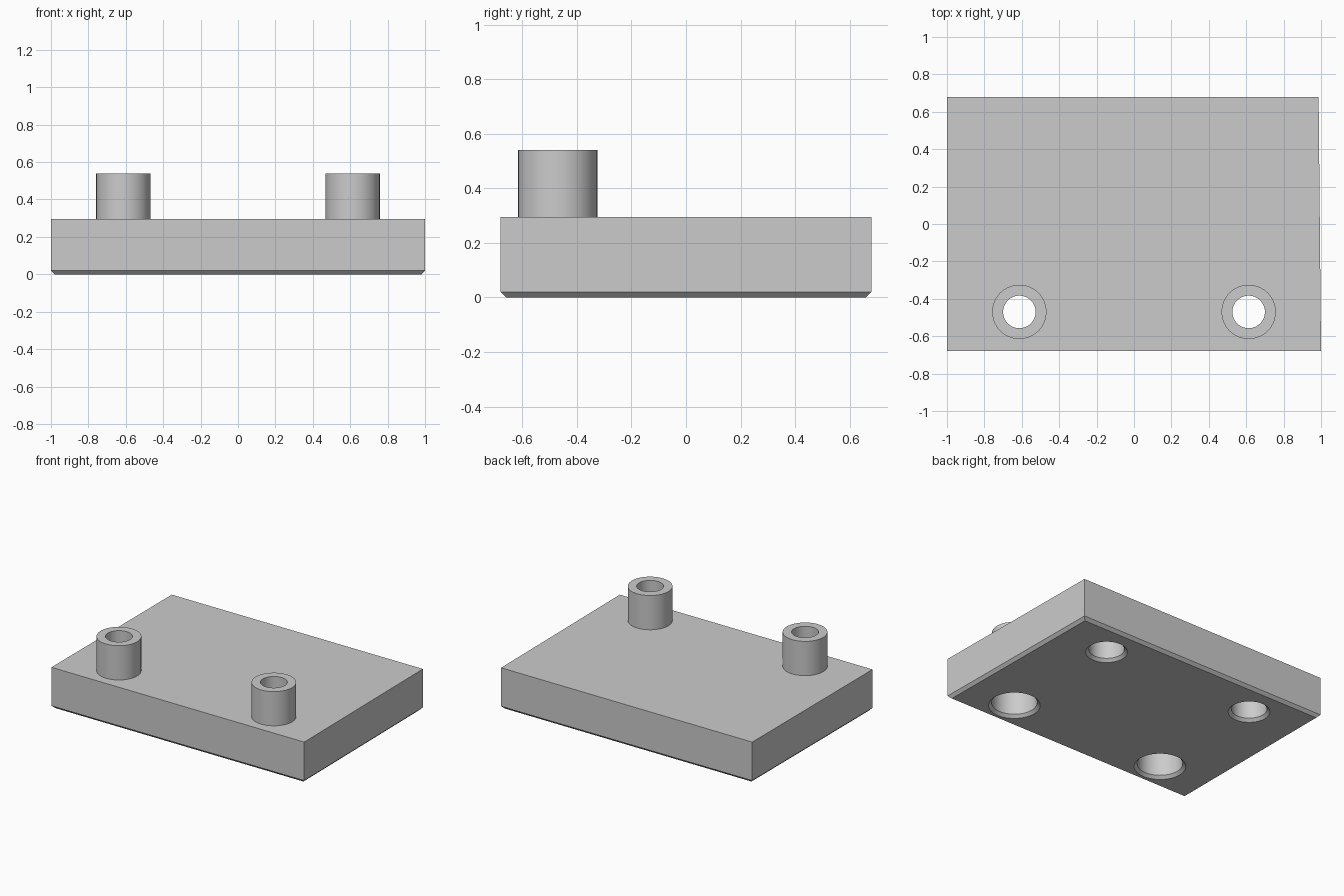
import bpy, bmesh, math

cube = bpy.data.objects.get("Cube")
if cube:
    bpy.data.objects.remove(cube, do_unlink=True)

grey = bpy.data.materials.new("plain grey")
grey.use_nodes = True
grey.diffuse_color = (0.6, 0.6, 0.6, 1)
grey.node_tree.nodes["Principled BSDF"].inputs["Base Color"].default_value = (0.6, 0.6, 0.6, 1)

STUD_X, STUD_Y = 0.613, -0.47
SOCKET_X, SOCKET_Y = 0.6, 0.44
TOP, STUD_TOP, BEVEL = 0.295, 0.54, 0.02
BORE = 0.087
SEGMENTS = 64


def finish(name, bm, location=(0, 0, 0)):
    bmesh.ops.recalc_face_normals(bm, faces=bm.faces)
    mesh = bpy.data.meshes.new(name)
    bm.to_mesh(mesh)
    bm.free()
    mesh.materials.append(grey)
    obj = bpy.data.objects.new(name, mesh)
    obj.location = location
    bpy.context.collection.objects.link(obj)
    return obj


def loft(name, rings, location=(0, 0, 0), closed=False):
    """Skin rings of points; cap the ends, or join last to first if closed."""
    bm = bmesh.new()
    loops = [[bm.verts.new(p) for p in ring] for ring in rings]
    n = len(loops[0])
    pairs = list(zip(loops, loops[1:]))
    if closed:
        pairs.append((loops[-1], loops[0]))
    else:
        bm.faces.new(loops[0])
        bm.faces.new(loops[-1])
    for a, b in pairs:
        for i in range(n):
            j = (i + 1) % n
            bm.faces.new((a[i], a[j], b[j], b[i]))
    return finish(name, bm, location)


def circle(r, z):
    steps = [2 * math.pi * i / SEGMENTS for i in range(SEGMENTS)]
    return [(r * math.cos(t), r * math.sin(t), z) for t in steps]


def lathe(name, profile, location, closed=False):
    return loft(name, [circle(r, z) for r, z in profile], location, closed)


def outline(inset, z):
    # The right edge leans in very slightly toward the back
    s, y = 1 - inset, 0.68 - inset
    return [(-s, -y, z), (s, -y, z), (s - 0.013, y, z), (-s, y, z)]


def smooth(obj):
    bpy.ops.object.select_all(action='DESELECT')
    obj.select_set(True)
    bpy.context.view_layer.objects.active = obj
    bpy.ops.object.shade_smooth_by_angle(angle=math.radians(30))


# Base plate with a chamfered lower edge
plate = loft("base_plate", [outline(BEVEL, 0), outline(0, BEVEL), outline(0, TOP)])


def chamfered_hole(radius, depth):
    return [(radius + 2 * BEVEL, -BEVEL), (radius, BEVEL), (radius, depth)]


# Stepped holes under the studs, blind holes at the back
cutters = []
for side, s in (("left", 1), ("right", -1)):
    stepped = chamfered_hole(0.147, 0.23) + [(BORE, 0.23), (BORE, TOP + 0.1)]
    cutters.append(lathe(side + "_front_hole_cutter", stepped, (s * STUD_X, STUD_Y, 0)))
    cutters.append(lathe(side + "_back_hole_cutter", chamfered_hole(0.115, 0.22),
                         (s * SOCKET_X, SOCKET_Y, 0)))

for cutter in cutters:
    cutter.hide_render = True
    cutter.hide_set(True)
    cut = plate.modifiers.new("cut", 'BOOLEAN')
    cut.operation = 'DIFFERENCE'
    cut.solver = 'EXACT'
    cut.object = cutter

# Bake the cuts and drop the helpers
graph = bpy.context.evaluated_depsgraph_get()
baked = bpy.data.meshes.new_from_object(plate.evaluated_get(graph))
plate.modifiers.clear()
plate.data = baked
for cutter in cutters:
    bpy.data.objects.remove(cutter, do_unlink=True)
smooth(plate)

# Hollow studs on the front of the plate
for side, s in (("left", 1), ("right", -1)):
    tube = [(0.145, TOP), (0.145, STUD_TOP), (BORE, STUD_TOP), (BORE, TOP)]
    smooth(lathe(side + "_stud", tube, (s * STUD_X, STUD_Y, 0), closed=True))
